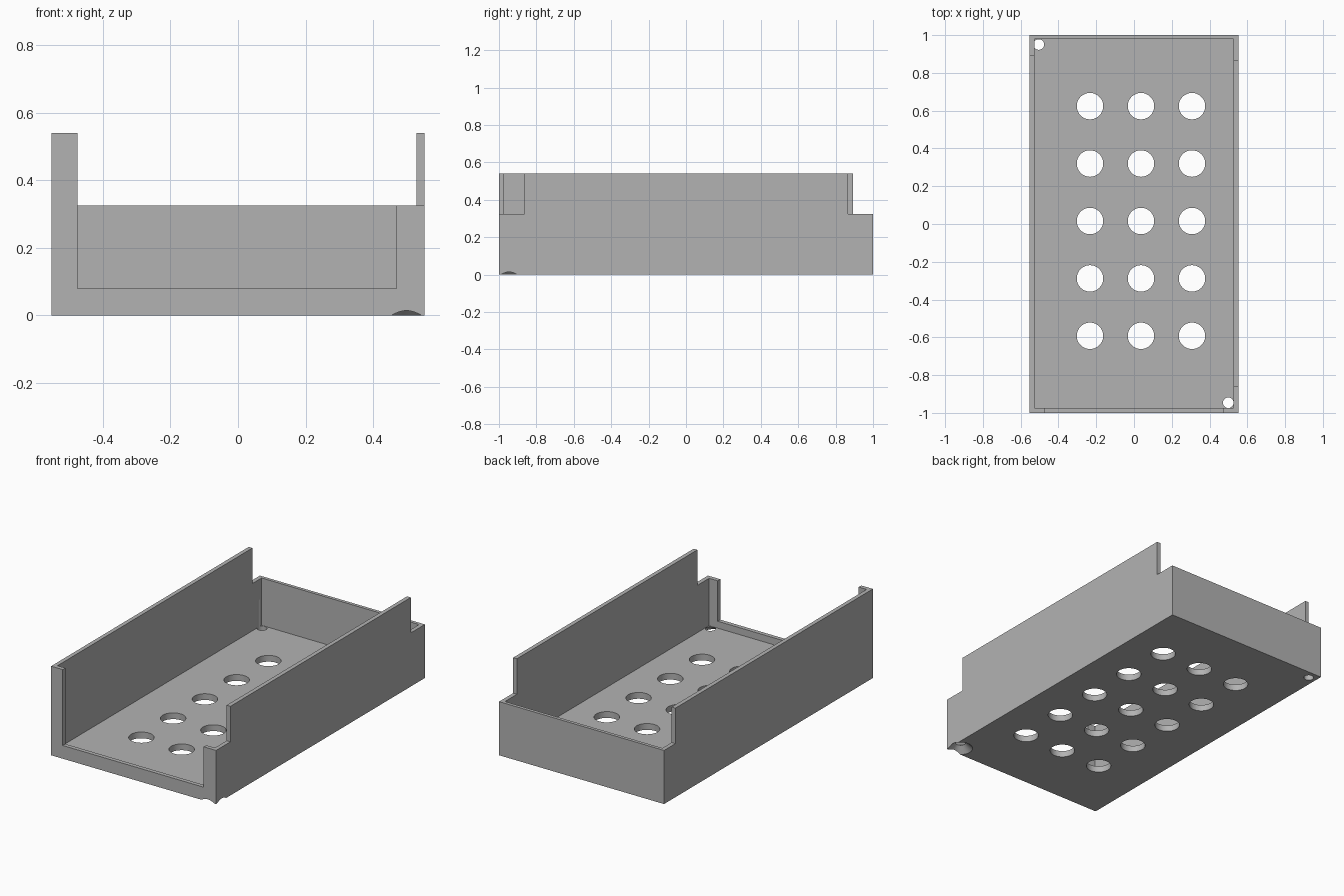
import bpy
import math
from mathutils import Vector

if "Cube" in bpy.data.objects:
    bpy.data.objects.remove(bpy.data.objects["Cube"], do_unlink=True)

HALF_W, HEIGHT, LOW = 0.553, 0.54, 0.325
INNER_W, FLOOR = 0.528, 0.038
FAR = 1.2  # cutters reach past the body

grey = bpy.data.materials.new("plain_grey")
grey.use_nodes = True
grey.diffuse_color = (0.45, 0.45, 0.45, 1)
grey.node_tree.nodes["Principled BSDF"].inputs["Base Color"].default_value = (0.45, 0.45, 0.45, 1)


def box(name, low, high):
    low, high = Vector(low), Vector(high)
    bpy.ops.mesh.primitive_cube_add(size=1, location=(low + high) / 2)
    obj = bpy.context.object
    obj.name = name
    obj.scale = high - low
    bpy.ops.object.transform_apply(location=True, rotation=False, scale=True)
    return obj


def drill(x, y, radius):
    bpy.ops.mesh.primitive_cylinder_add(vertices=48, radius=radius, depth=0.4, location=(x, y, 0))
    return bpy.context.object


def cut(body, cutter):
    cutter.hide_render = True
    mod = body.modifiers.new("cut", "BOOLEAN")
    mod.operation = "DIFFERENCE"
    mod.solver = "EXACT"
    mod.object = cutter
    bpy.context.view_layer.objects.active = body
    bpy.ops.object.modifier_apply(modifier=mod.name)
    bpy.data.objects.remove(cutter, do_unlink=True)


# Tray body
tray = box("case_tray", (-HALF_W, -1, 0), (HALF_W, 1, HEIGHT))
tray.data.materials.clear()
tray.data.materials.append(grey)

# Hollow inside
cut(tray, box("cavity", (-INNER_W, -0.975, FLOOR), (INNER_W, 0.98, FAR)))
# Front opening above a low sill, with a post at each side
cut(tray, box("front_opening", (-0.475, -FAR, 0.08), (0.47, -0.9, FAR)))
# Lowered back wall and the notches at the wall ends
cut(tray, box("back_notch_right", (-FAR, 0.892, LOW), (0.2, FAR, FAR)))
cut(tray, box("back_notch_left", (0.1, 0.865, LOW), (FAR, FAR, FAR)))
cut(tray, box("front_notch", (0.3, -FAR, LOW), (FAR, -0.863, FAR)))

# Vent holes in the floor
for col in range(3):
    for row in range(5):
        cut(tray, drill(-0.233 + 0.27 * col, -0.592 + 0.304 * row, 0.07))

# Corner screw holes, the front one countersunk from below
cut(tray, drill(-0.504, 0.95, 0.028))
bpy.ops.mesh.primitive_cone_add(vertices=48, radius1=0.082, radius2=0.026, depth=0.05,
                                location=(0.499, -0.946, 0.014))
cut(tray, bpy.context.object)
cut(tray, drill(0.499, -0.946, 0.028))

# Smooth hole walls, crisp edges
bpy.ops.object.select_all(action="DESELECT")
tray.select_set(True)
bpy.context.view_layer.objects.active = tray
bpy.ops.object.shade_smooth_by_angle(angle=math.radians(30))
